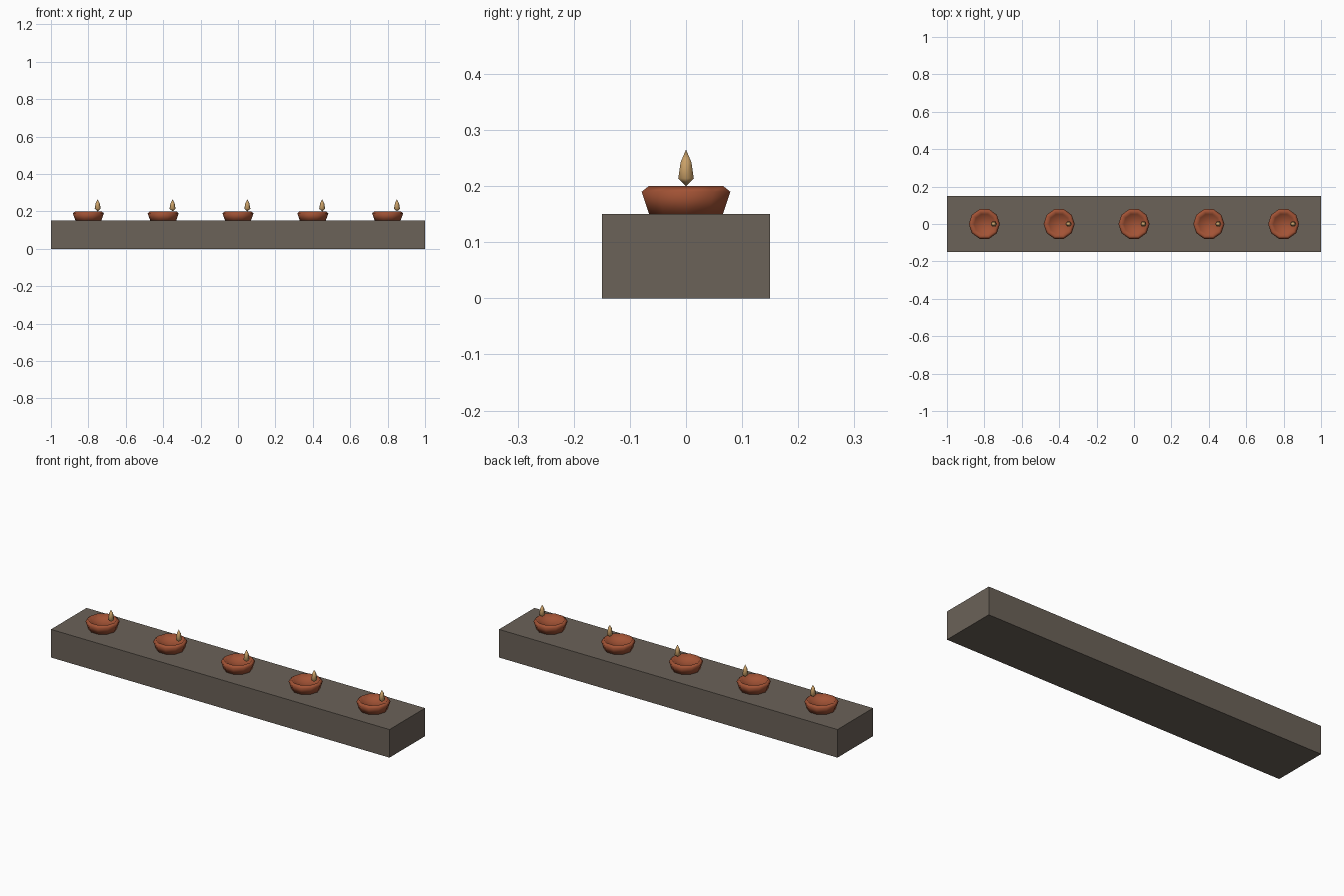
import bpy, bmesh, math

if "Cube" in bpy.data.objects:
    bpy.data.objects.remove(bpy.data.objects["Cube"])


def material(name, rgb):
    m = bpy.data.materials.new(name)
    m.diffuse_color = (*rgb, 1)
    m.use_nodes = True
    m.node_tree.nodes["Principled BSDF"].inputs["Base Color"].default_value = m.diffuse_color
    return m


stone = material("grey_stone", (0.147, 0.122, 0.098))
clay = material("red_clay", (0.36, 0.085, 0.035))
glow = material("pale_flame", (0.60, 0.36, 0.14))


def lathe(name, profile, sides, location, mat):
    """Spin a (radius, z) profile; zero radius makes a single tip."""
    bm = bmesh.new()
    rings = []
    for r, z in profile:
        count = sides if r > 0 else 1
        rings.append([bm.verts.new((r * math.cos(2 * math.pi * i / sides),
                                    r * math.sin(2 * math.pi * i / sides), z))
                      for i in range(count)])
    for a, b in zip(rings, rings[1:]):
        for i in range(sides):
            j = (i + 1) % sides
            quad = [a[i % len(a)], a[j % len(a)], b[j % len(b)], b[i % len(b)]]
            bm.faces.new(list(dict.fromkeys(quad)))
    bmesh.ops.recalc_face_normals(bm, faces=bm.faces[:])
    mesh = bpy.data.meshes.new(name)
    bm.to_mesh(mesh)
    bm.free()
    mesh.materials.append(mat)
    mesh.shade_smooth()
    ob = bpy.data.objects.new(name, mesh)
    ob.location = location
    bpy.context.collection.objects.link(ob)
    return ob


# Long stone ledge
bpy.ops.mesh.primitive_cube_add(size=1, location=(0, 0, 0.075))
ledge = bpy.context.object
ledge.name = "ledge"
ledge.scale = (2, 0.3, 0.15)
ledge.data.materials.append(stone)

# Oil lamps: shallow clay bowl with a flame near its right rim
bowl = [(0, 0), (0.069, 0), (0.083, 0.04), (0.07, 0.05), (0.055, 0.032), (0, 0.022)]
flame = [(0, 0), (0.016, 0.014), (0.011, 0.043), (0, 0.065)]
for n in range(5):
    x = -0.8 + 0.4 * n
    lathe(f"lamp_bowl_{n + 1}", bowl, 10, (x, 0, 0.15), clay)
    lathe(f"lamp_flame_{n + 1}", flame, 6, (x + 0.05, 0, 0.2), glow)
